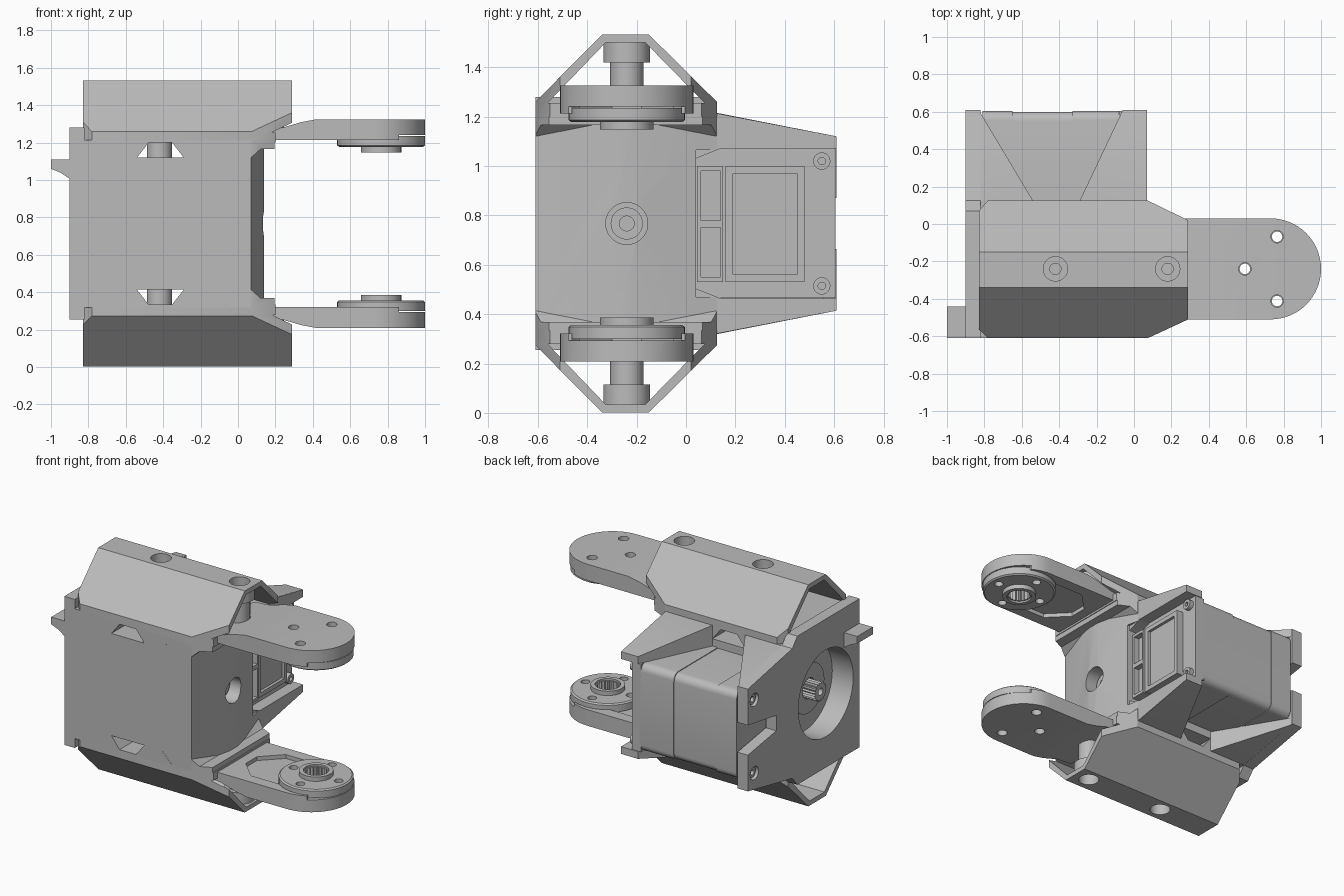
import bpy, bmesh
from math import cos, sin, pi, radians
from mathutils import Vector

default = bpy.data.objects.get("Cube")
if default:
    bpy.data.objects.remove(default, do_unlink=True)

MID = 0.767           # height of the mirror plane
CY = -0.24            # y of the joint axis
parts = []

grey = bpy.data.materials.new("light grey")
grey.use_nodes = True
grey.diffuse_color = (0.5, 0.5, 0.5, 1)
grey.node_tree.nodes["Principled BSDF"].inputs["Base Color"].default_value = (0.5, 0.5, 0.5, 1)


def place(axis, a, b, t):
    return {"x": Vector((t, a, b)), "y": Vector((a, t, b)), "z": Vector((a, b, t))}[axis]


def finish(name, bm, keep=True):
    bmesh.ops.recalc_face_normals(bm, faces=bm.faces)
    mesh = bpy.data.meshes.new(name)
    bm.to_mesh(mesh)
    bm.free()
    mesh.materials.append(grey)
    ob = bpy.data.objects.new(name, mesh)
    bpy.context.collection.objects.link(ob)
    if keep:
        parts.append(ob)
    else:
        ob.hide_render = True
    return ob


def prism(name, pts, axis, lo, hi, keep=True):
    """Extrude a 2D outline along an axis."""
    bm = bmesh.new()
    a = [bm.verts.new(place(axis, *p, lo)) for p in pts]
    b = [bm.verts.new(place(axis, *p, hi)) for p in pts]
    bm.faces.new(a)
    bm.faces.new(b)
    for i in range(len(pts)):
        j = (i + 1) % len(pts)
        bm.faces.new((a[i], a[j], b[j], b[i]))
    return finish(name, bm, keep)


def box(name, x, y, z, keep=True):
    return prism(name, [(x[0], y[0]), (x[1], y[0]), (x[1], y[1]), (x[0], y[1])], "z", *z, keep)


def circle(a, b, r, n=40, start=0.0, sweep=2 * pi):
    return [(a + r * cos(start + sweep * i / n), b + r * sin(start + sweep * i / n)) for i in range(n)]


def lathe(name, profile, axis, a, b, n=40):
    """Spin a closed (radius, height) section about an axis through (a, b)."""
    bm = bmesh.new()
    rings = [[bm.verts.new(place(axis, *p, t)) for p in circle(a, b, r, n)] for r, t in profile]
    for k, ring in enumerate(rings):
        nxt = rings[(k + 1) % len(rings)]
        for i in range(n):
            j = (i + 1) % n
            bm.faces.new((ring[i], ring[j], nxt[j], nxt[i]))
    return finish(name, bm)


def boolean(ob, cutter, op="DIFFERENCE"):
    mod = ob.modifiers.new("cut", "BOOLEAN")
    mod.object, mod.operation, mod.solver = cutter, op, "EXACT"
    dg = bpy.context.evaluated_depsgraph_get()
    mesh = bpy.data.meshes.new_from_object(ob.evaluated_get(dg))
    ob.modifiers.clear()
    ob.data = mesh
    bpy.data.objects.remove(cutter, do_unlink=True)


def drill(ob, axis, a, b, r, lo, hi):
    boolean(ob, prism("drill", circle(a, b, r), axis, lo, hi, False))


def flip(pts):
    return [(a, 2 * MID - b) for a, b in pts]


def lower_copy(ob):
    """Mirrored copy below the middle plane."""
    bm = bmesh.new()
    bm.from_mesh(ob.data)
    for v in bm.verts:
        v.co.z = 2 * MID - v.co.z
    bmesh.ops.reverse_faces(bm, faces=bm.faces)
    name = ob.name
    ob.name = "upper_" + name
    mesh = bpy.data.meshes.new("lower_" + name)
    bm.to_mesh(mesh)
    bm.free()
    mesh.materials.append(grey)
    low = bpy.data.objects.new("lower_" + name, mesh)
    bpy.context.collection.objects.link(low)
    parts.append(low)


# Central bracket body with shallow peaked side
body = prism("bracket_body", [(-.88, -.61), (.07, -.61), (.14, -.29), (.14, -.2), (.07, .125), (-.88, .125)],
             "z", .319, 1.215)
window = [(-.54, 1.12), (-.29, 1.12), (-.36, 1.21), (-.47, 1.21)]
slit = [(-.155, 1.12), (-.145, 1.12), (-.055, 1.21), (-.065, 1.21)]
for shape in (window, flip(window)):
    boolean(body, prism("channel", shape, "y", -.7, .3, False))
for shape in (slit, flip(slit)):
    boolean(body, prism("slit", shape, "y", -.7, -.57, False))
drill(body, "x", CY, MID, .3, -1, -.74)
drill(body, "x", CY, MID, .085, 0, .3)
boolean(body, box("servo_pocket", (-.05, .3), (.04, .3), (.47, 1.065), False))
lathe("idler_ring", [(.03, -.02), (.03, .06), (.065, .06), (.065, -.02)], "x", CY, MID)

# Left wall with round opening, rear prongs and screws
half = [(.3, .82), (.61, .87), (.61, 1.12), (.125, 1.215), (.07, 1.28), (-.61, 1.28)]
wall = prism("round_hole_wall", half + flip(half)[::-1], "x", -.9, -.82)
drill(wall, "x", CY, MID, .3, -1, -.7)
for z in (1.02, 2 * MID - 1.02):
    drill(wall, "x", .54, z, .045, -1, -.85)
    lathe("wall_screw", [(.018, -.86), (.018, -.885), (.035, -.885), (.035, -.86)], "x", .54, z, 20)
prism("clip_tab", [(-.89, 1.11), (-1, 1.11), (-1, 1.06), (-.95, 1.04), (-.89, 1.0)], "y", -.61, -.44)

# Output shaft with splines
lathe("shaft_collar", [(.07, -.72), (.07, -.77), (.17, -.77), (.17, -.72)], "x", CY, MID)
teeth = [(CY + r * cos(i * pi / 20), MID + r * sin(i * pi / 20))
         for i in range(40) for r in [.065 if i % 2 else .055]]
shaft = prism("splined_shaft", teeth, "x", -.86, -.72)
drill(shaft, "x", CY, MID, .025, -.9, -.8)

# Servo case in three segments with rounded edges
for label, x0, x1, d in (("gear", -.81, -.65, 0), ("middle", -.65, -.33, .005), ("rear", -.33, -.07, 0)):
    r, y1, z1 = .05, .605 - d, 1.07 - d
    top = [(.08, z1)] + circle(y1 - r, z1 - r, r, 6, pi / 2, -pi / 2) + [(y1, z1 - r)]
    prism("servo_" + label + "_case", top + flip(top)[::-1], "x", x0, x1)

# Servo end: ear plate, raised panels and screws
box("servo_ear_plate", (-.08, -.01), (.04, .605), (.465, 1.07))
panel = box("servo_end_panel", (-.03, .04), (.16, .48), (.53, 1.0))
boolean(panel, box("panel_recess", (.02, .1), (.19, .45), (.56, .97), False))
rail = box("servo_connector", (-.03, .05), (.045, .15), (.53, 1.0))
for z in ((.55, .75), (.78, .98)):
    boolean(rail, box("socket", (.01, .1), (.06, .14), z, False))
for z in (1.02, 2 * MID - 1.02):
    lathe("ear_screw", [(.015, -.02), (.015, .02), (.035, .02), (.035, -.02)], "x", .55, z, 20)

# Rear prongs framing the servo end
prong = prism("rear_prong", [(.04, 1.21), (.125, 1.212), (.61, 1.12), (.61, 1.07), (.14, 1.07), (.04, 1.03)],
              "x", -.06, .07)
lower_copy(prong)

# Tapered gussets between the walls and the servo
slope = [(.1, 1.213), (.125, 1.213), (.61, 1.12), (.61, 1.07), (.1, 1.07)]
for label, outline in (("left", [(-.88, .1), (-.54, .1), (-.54, .125), (-.83, .61), (-.88, .61)]),
                       ("right", [(.065, .1), (.065, .61), (-.06, .61), (-.29, .125), (-.29, .1)])):
    gusset = prism(label + "_gusset", outline, "z", 1, 1.3)
    boolean(gusset, prism("slope", slope, "x", -1, .2, False), "INTERSECT")
    lower_copy(gusset)

# Hollow hood, trimmed at its corners
trim = [(-.83, -.56), (-.78, -.612), (.07, -.612), (.29, -.51), (.29, .02), (.07, .127), (-.78, .127), (-.83, .07)]
hood = prism("hood", [(-.61, 1.2), (-.61, 1.26), (-.34, 1.532), (-.15, 1.532), (.125, 1.26), (.125, 1.2)],
             "x", -.84, .3)
boolean(hood, prism("hood_hollow", [(-.56, 1.255), (-.325, 1.5), (-.165, 1.5), (.075, 1.255)],
                    "x", -1, .5, False))
boolean(hood, prism("hood_trim", trim, "z", 1, 1.6, False), "INTERSECT")
boolean(hood, box("floor_end", (.2, .4), (-.7, .3), (1.1, 1.262), False))
for x in (-.42, .18):
    drill(hood, "z", x, CY, .065, 1.4, 1.6)
lower_copy(hood)

# Screw posts inside the hood
for label, x, base in (("inner", -.42, 1.1), ("outer", .18, 1.23)):
    post = lathe(label + "_screw_post", [(.03, base), (.03, 1.44), (.065, 1.44), (.065, 1.51), (.095, 1.51),
                                         (.095, 1.42), (.067, 1.42), (.067, base)], "z", x, CY)
    lower_copy(post)

# Shelf that carries the arm
shelf = prism("arm_shelf", [(-.2, 1.12), (.07, 1.12), (.12, 1.165), (.195, 1.165), (.195, 1.217), (-.2, 1.217)],
              "y", -.609, .123)
boolean(shelf, prism("shelf_trim", trim, "z", 1, 1.6, False), "INTERSECT")
boolean(shelf, box("shelf_pocket", (-.3, .065), (.04, .3), (1, 1.16), False))
lower_copy(shelf)

# Arm with rounded end, pocket for the horn and bolt holes
HX, BOLT = .765, .172
bolts = [(HX + BOLT * cos(k * pi / 2), CY + BOLT * sin(k * pi / 2)) for k in range(4)]
arm = prism("arm", [(.1, .03), (.1, -.51)] + circle(.73, CY, .27, 32, -pi / 2, pi) + [(.73, .03)], "z", 1.2, 1.34)
boolean(arm, prism("arm_side", [(.09, 1.213), (1.1, 1.213), (1.1, 1.325), (.42, 1.325), (.34, 1.31), (.22, 1.275),
                                (.09, 1.265)], "y", -.7, .3, False), "INTERSECT")
boolean(arm, prism("arm_pocket", [(.27, -.3), (.4, -.43), (.62, -.43), (.62, -.05), (.4, -.05), (.27, -.18)],
                   "z", 1.1, 1.24, False))
drill(arm, "z", HX, CY, .242, 1.1, 1.24)
boolean(arm, box("arm_end_step", (.86, 1.1), (-.6, .1), (1.1, 1.24), False))
for x, y in bolts[1:]:
    drill(arm, "z", x, y, .033, 1.1, 1.4)
lower_copy(arm)

# Servo horn disc with toothed hub
horn = lathe("horn", [(.08, 1.235), (.08, 1.148), (.108, 1.148), (.108, 1.178), (.225, 1.178), (.235, 1.186),
                      (.235, 1.235)], "z", HX, CY, 56)
for x, y in bolts:
    drill(horn, "z", x, y, .028, 1.1, 1.4)
lower_copy(horn)
ring = prism("horn_spline", circle(HX, CY, .083), "z", 1.16, 1.235)
boolean(ring, prism("spline_teeth", [(HX + r * cos(i * pi / 20), CY + r * sin(i * pi / 20))
                                     for i in range(40) for r in [.078 if i % 2 else .064]], "z", 1.1, 1.3, False))
lower_copy(ring)

# Smooth round surfaces, keep edges sharp
bpy.ops.object.select_all(action="DESELECT")
for ob in parts:
    ob.select_set(True)
bpy.context.view_layer.objects.active = parts[0]
bpy.ops.object.shade_smooth_by_angle(angle=radians(25))
